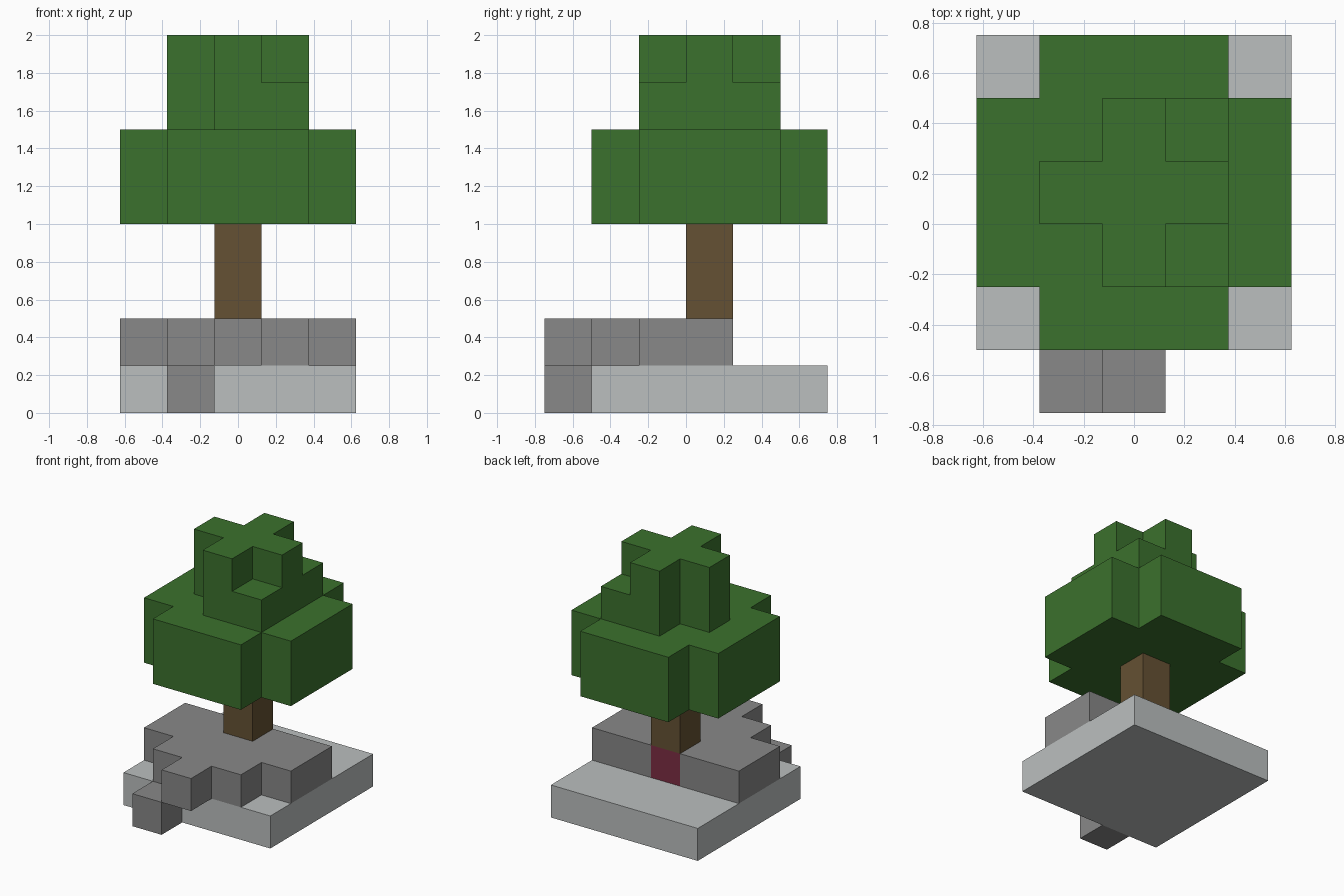
import bpy
import bmesh
from math import radians

CELL = 0.25

cube = bpy.data.objects.get("Cube")
if cube:
    bpy.data.objects.remove(cube, do_unlink=True)


def material(name, rgb):
    """Flat material from a display colour, stored as linear values."""
    linear = [((v / 255 + 0.055) / 1.055) ** 2.4 for v in rgb] + [1]
    mat = bpy.data.materials.new(name)
    mat.use_nodes = True
    mat.diffuse_color = linear
    bsdf = next(n for n in mat.node_tree.nodes if n.type == "BSDF_PRINCIPLED")
    bsdf.inputs["Base Color"].default_value = linear
    return mat


def blocks(name, mat, layers):
    """Join grid cells into one clean shell.
    Each layer is (bottom, top, plan); plan rows run front to back, # is solid."""
    cells = {(c, r, z)
             for bottom, top, plan in layers
             for z in range(bottom, top)
             for r, row in enumerate(plan.split())
             for c, mark in enumerate(row) if mark == "#"}
    bm = bmesh.new()
    for cell in cells:
        for axis in range(3):
            u, v = (axis + 1) % 3, (axis + 2) % 3
            for side in (0, 1):
                near = list(cell)
                near[axis] += 2 * side - 1
                if tuple(near) in cells:
                    continue
                ring = []
                for du, dv in ((0, 0), (1, 0), (1, 1), (0, 1)):
                    p = list(cell)
                    p[axis] += side
                    p[u] += du
                    p[v] += dv
                    ring.append(bm.verts.new(((p[0] - 2.5) * CELL,
                                              (p[1] - 3) * CELL, p[2] * CELL)))
                bm.faces.new(ring if side else ring[::-1])
    bmesh.ops.remove_doubles(bm, verts=bm.verts, dist=0.001)
    bmesh.ops.dissolve_limit(bm, angle_limit=radians(1),
                             verts=bm.verts, edges=bm.edges)
    mesh = bpy.data.meshes.new(name)
    bm.to_mesh(mesh)
    bm.free()
    mesh.materials.append(mat)
    obj = bpy.data.objects.new(name, mesh)
    bpy.context.collection.objects.link(obj)
    return obj


leaf = material("leaf green", (59, 113, 45))
bark = material("bark brown", (101, 81, 51))
stone = material("mid grey stone", (136, 136, 136))
pale = material("pale grey stone", (187, 191, 191))
maroon = material("maroon", (124, 46, 67))

# Square pale slab
blocks("base_slab", pale, [(0, 1, "..... ##### ##### ##### ##### #####")])

# Stepped stone terrace, with a notch at the back for the root block
blocks("stone_terrace", stone, [(1, 2, "..#.. .###. ##### ##.##")])
blocks("front_step", stone, [(0, 1, ".#...")])
blocks("root_block", maroon, [(1, 2, "..... ..... ..... ..#..")])

# Trunk
blocks("trunk", bark, [(2, 4, "..... ..... ..... ..#..")])

# Wide canopy with cut corners, then the stepped crown
blocks("foliage", leaf, [
    (4, 6, "..... .###. ##### ##### ##### .###."),
    (6, 7, "..... ..... ..##. .###. ..##."),
    (7, 8, "..... ..... ..#.. .###. ..#.."),
])
